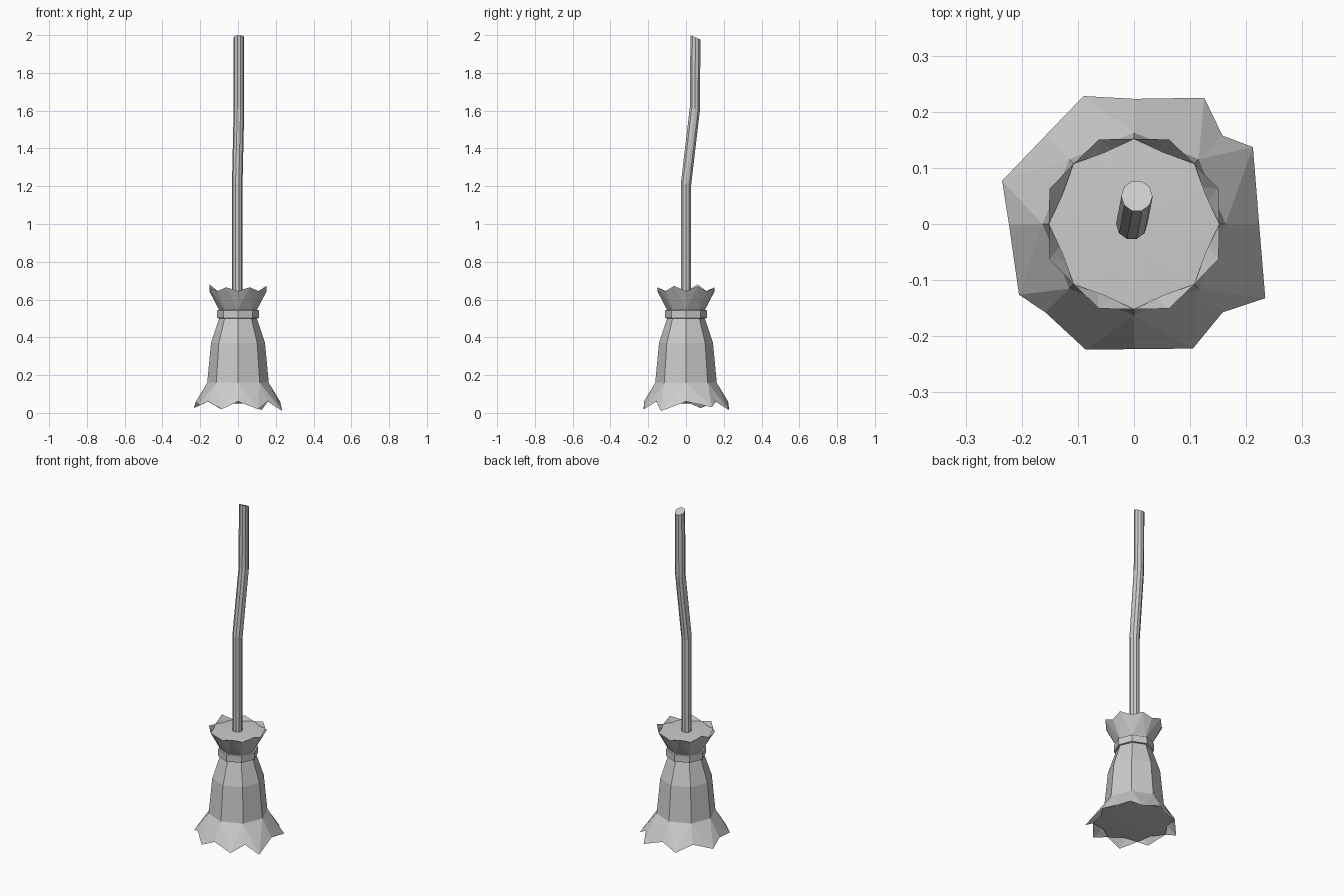
import bpy, bmesh
from math import sin, cos, pi, radians
from mathutils import Vector

cube = bpy.data.objects.get("Cube")
if cube:
    bpy.data.objects.remove(cube)

grey = bpy.data.materials.new("plain grey")
grey.use_nodes = True
GREY = (0.6, 0.6, 0.6, 1)
grey.diffuse_color = GREY
grey.node_tree.nodes["Principled BSDF"].inputs["Base Color"].default_value = GREY


def finish(name, bm):
    bmesh.ops.recalc_face_normals(bm, faces=bm.faces[:])
    mesh = bpy.data.meshes.new(name)
    bm.to_mesh(mesh)
    bm.free()
    mesh.materials.append(grey)
    ob = bpy.data.objects.new(name, mesh)
    bpy.context.collection.objects.link(ob)
    return ob


def ring(bm, n, r, z, x=0, y=0, tilt=0):
    """Ring of n vertices; tilt lowers the back."""
    return [bm.verts.new((x + r * cos(2 * pi * i / n), y + r * sin(2 * pi * i / n),
                          z - tilt * sin(2 * pi * i / n))) for i in range(n)]


def bridge(bm, a, b):
    n = len(a)
    for i in range(n):
        j = (i + 1) % n
        bm.faces.new((a[i], a[j], b[j], b[i]))


def jagged(bm, base, valleys, tips):
    """Petal edge: one pointed tip between each pair of valleys."""
    n = len(base)
    for i in range(n):
        j = (i + 1) % n
        bm.faces.new((base[i], tips[i], valleys[i]))
        bm.faces.new((base[i], base[j], tips[i]))
        bm.faces.new((base[j], valleys[j], tips[i]))


def cap(bm, valleys, radius, z, centre_z):
    """Smooth straw fill between the valleys, set inside the tips."""
    n = len(valleys)
    centre = bm.verts.new((0, 0, centre_z))
    for i in range(n):
        t = 2 * pi * (i + 0.5) / n
        mid = bm.verts.new((radius * cos(t), radius * sin(t), z))
        for pair in ((valleys[i], mid), (mid, valleys[(i + 1) % n])):
            bm.faces.new((*pair, centre)).smooth = True


# Bristles: eight-sided bundle with a flared, jagged skirt
bm = bmesh.new()
rings = [ring(bm, 8, r, z) for r, z in ((0.163, 0.16), (0.143, 0.37), (0.1, 0.5), (0.1, 0.545))]
for a, b in zip(rings, rings[1:]):
    bridge(bm, a, b)
skirt_tips = [(0.212, 0.137, 0.03), (0.125, 0.225, 0.015), (-0.09, 0.228, 0.02), (-0.235, 0.077, 0.025),
              (-0.205, -0.126, 0.04), (-0.086, -0.224, 0.02), (0.105, -0.222, 0.02), (0.234, -0.132, 0.01)]
valleys = ring(bm, 8, 0.223, 0.06)
jagged(bm, rings[0], valleys, [bm.verts.new(p) for p in skirt_tips])
cap(bm, valleys, 0.19, 0.065, 0.05)

# Jagged collar above the binding
rim = ring(bm, 8, 0.152, 0.645)
heights = (0.67, 0.66, 0.665, 0.68, 0.66, 0.665, 0.665, 0.672)
collar_tips = []
for i, z in enumerate(heights):
    t = radians(45 * i + 22.5)
    collar_tips.append(bm.verts.new((0.163 * cos(t), 0.163 * sin(t), z)))
jagged(bm, rings[-1], rim, collar_tips)
cap(bm, rim, 0.138, 0.642, 0.65)
finish("bristles", bm)

# Binding band
bm = bmesh.new()
loop = [ring(bm, 8, r, z) for r, z in ((0.098, 0.5), (0.11, 0.502), (0.11, 0.543), (0.098, 0.545))]
for a, b in zip(loop, loop[1:] + loop[:1]):
    bridge(bm, a, b)
finish("binding_band", bm)

# Bent handle with a slanted end
bm = bmesh.new()
path = [(-0.004, 0, 0.6, 0), (-0.004, 0, 1.21, 0.01), (0.005, 0.047, 1.61, 0.01), (0.005, 0.05, 1.988, 0.012)]
stick = [ring(bm, 10, 0.028, z, x, y, tilt) for x, y, z, tilt in path]
for a, b in zip(stick, stick[1:]):
    bridge(bm, a, b)
bm.faces.new(stick[0])
bm.faces.new(stick[-1])
finish("handle", bm)
